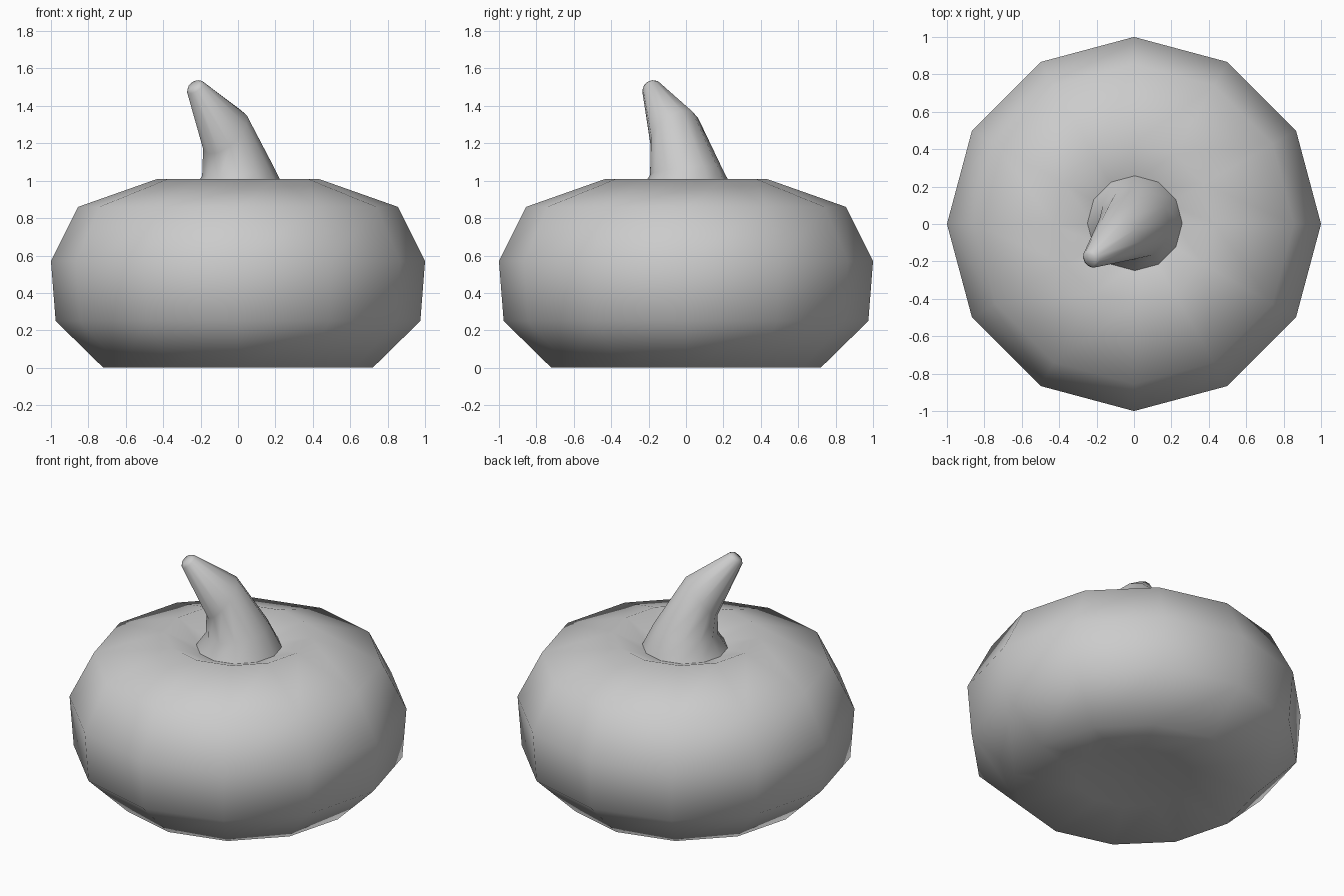
import bpy, bmesh, math
from mathutils import Vector

if "Cube" in bpy.data.objects:
    bpy.data.objects.remove(bpy.data.objects["Cube"])

SIDES = 12

def loft(name, rings):
    """Skin 12-sided rings (centre, radius, axis); close both ends with a centre fan."""
    bm = bmesh.new()
    loops = []
    for centre, radius, axis in rings:
        rot = Vector((0, 0, 1)).rotation_difference(Vector(axis))
        loops.append([bm.verts.new(Vector(centre) + rot @ Vector((
            radius * math.cos(math.tau * i / SIDES),
            radius * math.sin(math.tau * i / SIDES), 0))) for i in range(SIDES)])
    for a, b in zip(loops, loops[1:]):
        for i in range(SIDES):
            j = (i + 1) % SIDES
            bm.faces.new((a[i], a[j], b[j], b[i]))
    bm.faces.new(loops[0][::-1])
    bm.faces.new(loops[-1])
    bmesh.ops.recalc_face_normals(bm, faces=bm.faces[:])
    mesh = bpy.data.meshes.new(name)
    bm.to_mesh(mesh)
    bm.free()
    mesh.shade_smooth()
    obj = bpy.data.objects.new(name, mesh)
    bpy.context.collection.objects.link(obj)
    return obj

UP = (0, 0, 1)

# Squat body with dimpled top and slightly hollow underside
profile = [(0.02, 0.06), (0.35, 0.05), (0.72, 0.0), (0.975, 0.25), (1.0, 0.57),
           (0.855, 0.86), (0.43, 1.01), (0.22, 0.925), (0.02, 0.88)]
loft("pumpkin_body", [((0, 0, z), r, UP) for r, z in profile])

# Bent, tapering stem
loft("stem", [
    ((0.005, 0.005, 0.89), 0.27, UP),
    ((0.005, 0.005, 0.94), 0.253, UP),
    ((0.0, 0.0, 1.05), 0.193, (-0.12, -0.10, 1)),
    ((-0.07, -0.062, 1.26), 0.15, (-0.60, -0.50, 0.62)),
    ((-0.228, -0.187, 1.50), 0.052, (-0.50, -0.42, 0.75)),
    ((-0.236, -0.194, 1.514), 0.036, (-0.50, -0.42, 0.75)),
])
